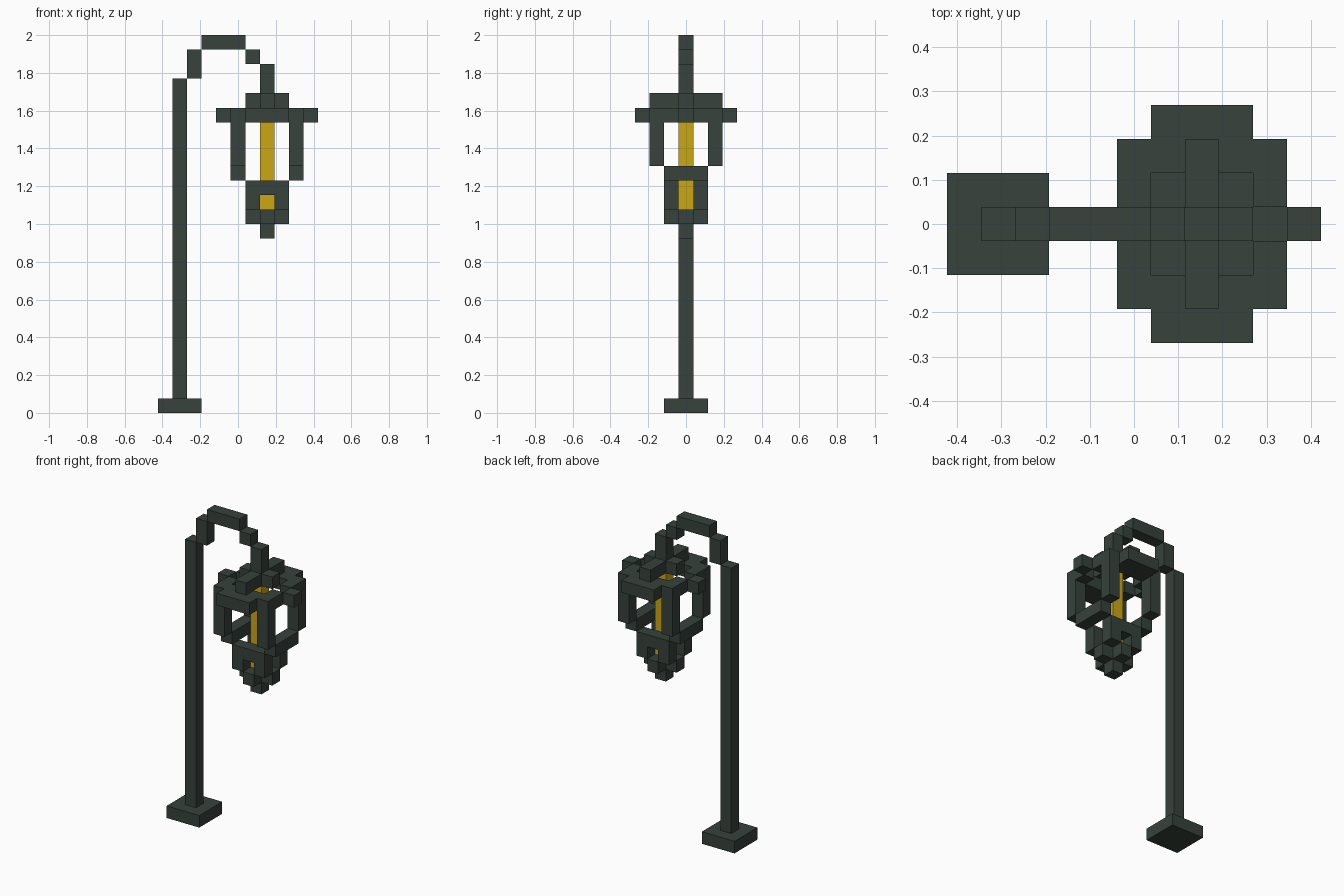
import bpy, bmesh, math
from mathutils import Vector

if "Cube" in bpy.data.objects:
    bpy.data.objects.remove(bpy.data.objects["Cube"])

U = 2 / 26                      # one block; the lamp is 26 blocks tall
ORIGIN = Vector((-5.5, -0.5, 0))  # block column i, row j (0 = middle), layer k


def material(name, rgb):
    m = bpy.data.materials.new(name)
    m.diffuse_color = (*rgb, 1)
    m.use_nodes = True
    m.node_tree.nodes["Principled BSDF"].inputs["Base Color"].default_value = m.diffuse_color
    return m


metal = material("dark_green_metal", (0.038, 0.054, 0.045))
glow = material("amber_glow", (0.60, 0.39, 0.007))


def box(i0, i1, j0, j1, k0, k1):
    """All blocks in an inclusive range."""
    return {(i, j, k) for i in range(i0, i1 + 1)
            for j in range(j0, j1 + 1) for k in range(k0, k1 + 1)}


def mirrored(cells):
    """Mirror blocks about the lantern axis (i = 7, j = 0)."""
    return {(7 + a * (i - 7), b * j, k) for i, j, k in cells
            for a in (1, -1) for b in (1, -1)}


parts = {
    "base_plate": (box(0, 2, -1, 1, 0, 0), metal),
    "pole": (box(1, 1, 0, 0, 1, 22), metal),
    # stepped arch from the pole to the hanger
    "arch": (box(2, 2, 0, 0, 23, 24) | box(3, 5, 0, 0, 25, 25)
             | box(6, 6, 0, 0, 24, 24), metal),
    "hanger": (box(7, 7, 0, 0, 22, 23), metal),
    "roof_cross": (box(7, 7, -2, 2, 21, 21) | box(6, 8, 0, 0, 21, 21), metal),
    # open brim with small gaps at the two x ends
    "brim": (mirrored(box(5, 9, 2, 2, 20, 20) | box(6, 8, 3, 3, 20, 20)
                      | box(9, 9, 1, 1, 20, 20) | box(10, 10, 0, 0, 20, 20)), metal),
    "corner_posts": (mirrored(box(9, 9, 2, 2, 17, 19)), metal),
    "side_rails": (mirrored(box(9, 9, -1, 1, 16, 16)), metal),
    "cup_frame": (mirrored(box(6, 8, 1, 1, 15, 15) | box(8, 8, 1, 1, 14, 14)), metal),
    "cup_floor": (box(6, 8, 0, 0, 13, 13) | box(7, 7, -1, 1, 13, 13), metal),
    "finial": (box(7, 7, 0, 0, 12, 12), metal),
    "light_column": (box(7, 7, 0, 0, 14, 20), glow),
}
solid = set().union(*(cells for cells, _ in parts.values()))


def build(name, cells, mat):
    """Skin the outer faces of the blocks, then merge flat areas."""
    bm = bmesh.new()
    for c in sorted(cells):
        for axis in range(3):
            for s in (0, 1):
                n = list(c)
                n[axis] += 2 * s - 1
                if tuple(n) in solid:
                    continue
                corners = []
                for p, q in ((0, 0), (1, 0), (1, 1), (0, 1)):
                    v = Vector(c)
                    v[axis] += s
                    v[(axis + 1) % 3] += p
                    v[(axis + 2) % 3] += q
                    corners.append(bm.verts.new((v + ORIGIN) * U))
                bm.faces.new(corners if s else corners[::-1])
    bmesh.ops.remove_doubles(bm, verts=bm.verts[:], dist=1e-4)
    bmesh.ops.dissolve_limit(bm, angle_limit=math.radians(1),
                             verts=bm.verts[:], edges=bm.edges[:])
    me = bpy.data.meshes.new(name)
    bm.to_mesh(me)
    bm.free()
    me.materials.append(mat)
    bpy.context.collection.objects.link(bpy.data.objects.new(name, me))


for part, (cells, mat) in parts.items():
    build(part, cells, mat)
